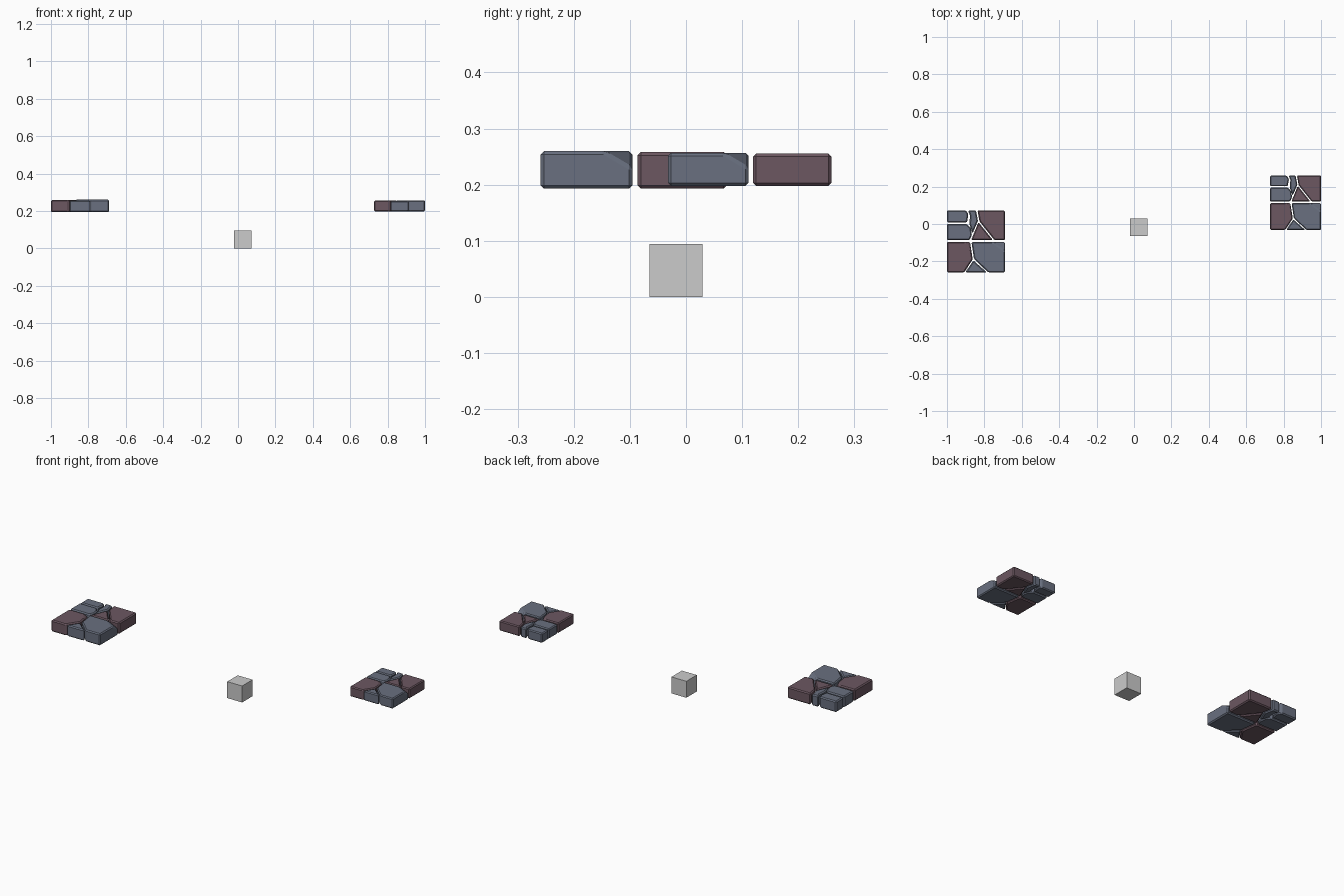
import bpy, bmesh
from mathutils import Vector

if "Cube" in bpy.data.objects:
    bpy.data.objects.remove(bpy.data.objects["Cube"])


def material(name, rgb):
    m = bpy.data.materials.new(name)
    m.diffuse_color = (*rgb, 1)
    m.use_nodes = True
    m.node_tree.nodes["Principled BSDF"].inputs["Base Color"].default_value = m.diffuse_color
    return m


SLATE = material("slate blue stone", (0.142, 0.162, 0.215))
RED = material("dusky red stone", (0.150, 0.096, 0.120))
GREY = material("light grey", (0.60, 0.60, 0.60))

W, D, H = 0.31, 0.332, 0.067   # large slab size
U, V = 58, 62                  # layout grid, v runs from back to front

# name, colour, thickness factor, outline, optional chipped corner (three u, v, depth points)
STONES = [
    ("back_left_stone", SLATE, 0.94, [(0, 0), (19, 0), (21.5, 4), (20, 12.2), (0, 12.2)], None),
    ("left_stone", SLATE, 0.96, [(0, 13.5), (20, 13.5), (24, 18), (25, 25), (22.5, 29.8), (0, 29.8)], None),
    ("narrow_stone", SLATE, 0.95, [(21, 0), (29, 0), (31, 10.5), (25.6, 23), (22.5, 14), (23, 5)], None),
    ("back_right_stone", RED, 0.975, [(30.5, 0), (58, 0), (58, 29.8), (47.5, 29.8), (32.5, 11)], None),
    ("wedge_stone", RED, 0.95, [(31.5, 11.8), (46, 29.8), (24.2, 29.8), (26.3, 24.5)], None),
    ("front_left_stone", RED, 0.98, [(0, 31.5), (23, 31.5), (25.8, 49), (17.2, 62), (0, 62)],
     [(18, 31.5, 0), (24.5, 40, 0), (23.3, 32.5, 0.018)]),
    ("front_right_stone", SLATE, 1.0, [(24.5, 31.5), (58, 31.5), (58, 62), (41.2, 62), (27, 48.5)],
     [(45, 31.5, 0), (58, 41, 0), (58, 31.5, 0.03)]),
    ("front_wedge_stone", SLATE, 0.95, [(26.4, 50), (40, 62), (18.3, 62)], None),
]


def build_slab(prefix, x0, y0, z0, s):
    """Slab of bevelled stones, x0/y0 at the left front corner."""
    for name, mat, t, outline, chip in STONES:
        top = H * t

        def place(u, v, z):
            return Vector((x0 + s * W * u / U, y0 + s * D * (1 - v / V), z0 + s * z))

        bm = bmesh.new()
        low = [bm.verts.new(place(u, v, 0)) for u, v in outline]
        high = [bm.verts.new(place(u, v, top)) for u, v in outline]
        bm.faces.new(low)
        bm.faces.new(high)
        n = len(outline)
        for i in range(n):
            j = (i + 1) % n
            bm.faces.new((low[i], low[j], high[j], high[i]))
        # chipped corner
        if chip:
            a, b, c = (place(u, v, top - d) for u, v, d in chip)
            nor = (b - a).cross(c - a).normalized()
            if nor.z < 0:
                nor = -nor
            res = bmesh.ops.bisect_plane(bm, geom=bm.verts[:] + bm.edges[:] + bm.faces[:],
                                         plane_co=a, plane_no=nor, clear_outer=True)
            edges = [e for e in res["geom_cut"] if isinstance(e, bmesh.types.BMEdge)]
            bmesh.ops.holes_fill(bm, edges=edges)
        bmesh.ops.recalc_face_normals(bm, faces=bm.faces[:])
        me = bpy.data.meshes.new(prefix + name)
        bm.to_mesh(me)
        bm.free()
        me.materials.append(mat)
        ob = bpy.data.objects.new(prefix + name, me)
        bpy.context.collection.objects.link(ob)
        bev = ob.modifiers.new("worn edges", "BEVEL")
        bev.width = 0.006 * s
        bev.segments = 1
        bev.limit_method = "ANGLE"
        bev.angle_limit = 0.6


# two paving slabs
build_slab("large_slab_", -1.0, -0.259, 0.193, 1.0)
build_slab("small_slab_", 0.728, -0.032, 0.198, 0.877)

# small plain cube between them
bpy.ops.mesh.primitive_cube_add(size=0.094, location=(0.0245, -0.018, 0.047))
cube = bpy.context.object
cube.name = "plain_cube"
cube.data.materials.append(GREY)
